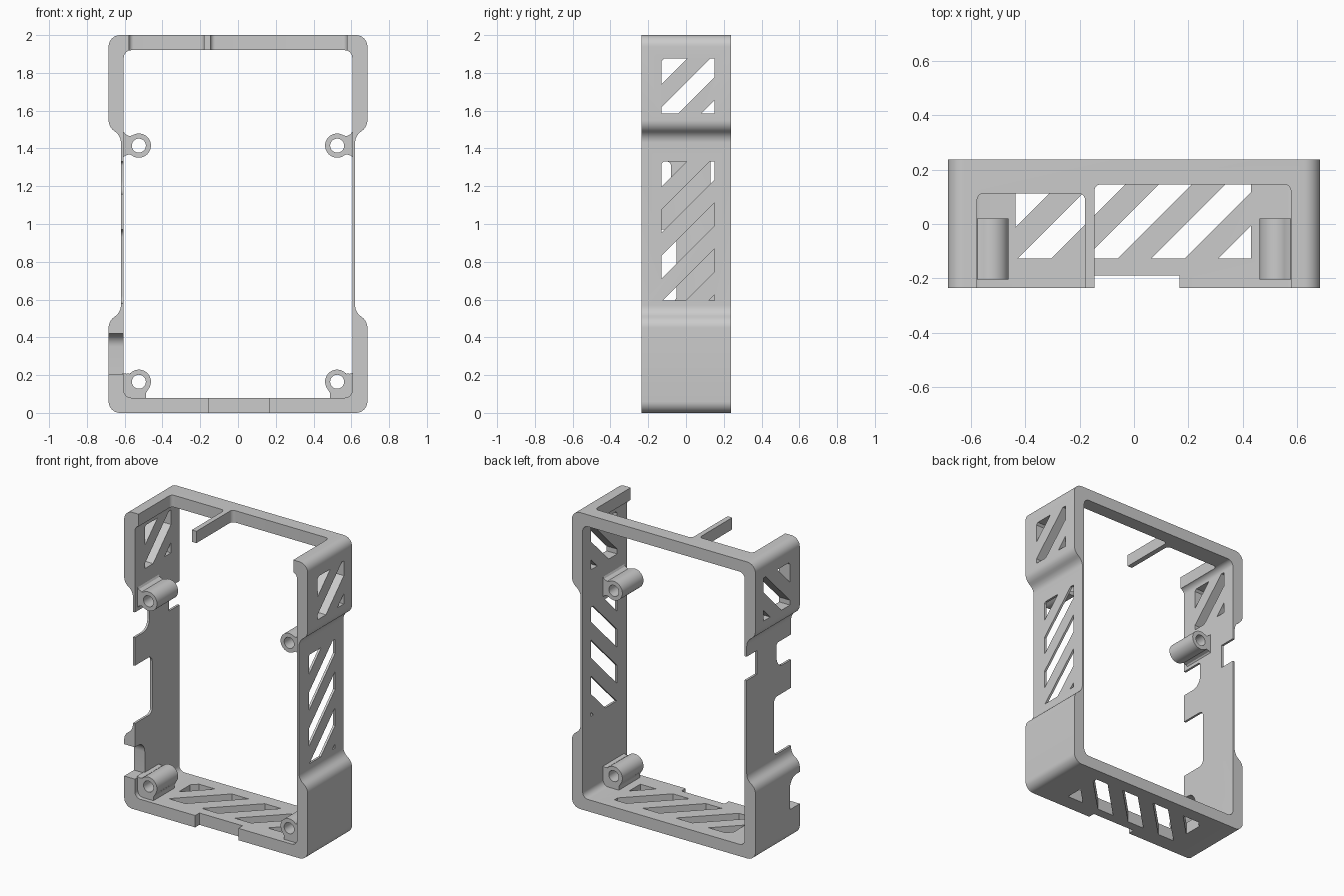
import bpy, bmesh, math
from mathutils import Vector

if "Cube" in bpy.data.objects:
    bpy.data.objects.remove(bpy.data.objects["Cube"])

grey = bpy.data.materials.new("plain grey")
grey.use_nodes = True
grey.diffuse_color = (0.6, 0.6, 0.6, 1)
grey.node_tree.nodes["Principled BSDF"].inputs["Base Color"].default_value = grey.diffuse_color

FRONT, BACK = -0.235, 0.238


def fillet(corners, steps=8):
    """Outline from (u, v, radius) corners, each rounded to its radius."""
    out = []
    for i, (x, y, r) in enumerate(corners):
        p = Vector((x, y))
        if r == 0:
            out.append(p)
            continue
        u = (Vector(corners[i - 1][:2]) - p).normalized()
        v = (Vector(corners[(i + 1) % len(corners)][:2]) - p).normalized()
        half = u.angle(v) / 2
        c = p + (u + v).normalized() * r / math.sin(half)
        a = (p + u * r / math.tan(half) - c).normalized()
        b = (p + v * r / math.tan(half) - c).normalized()
        out += [c + a.slerp(b, k / steps) * r for k in range(steps + 1)]
    return out


def rect(u0, u1, v0, v1, radii=(0, 0, 0, 0)):
    return fillet(list(zip((u0, u1, u1, u0), (v0, v0, v1, v1), radii)))


def circle(u, v, r, n=40):
    return [(u + r * math.cos(math.tau * k / n), v + r * math.sin(math.tau * k / n)) for k in range(n)]


def prism(name, outline, axis, lo, hi):
    """Extrude a flat outline along the given axis."""
    place = {"x": lambda u, v, w: (w, u, v),
             "y": lambda u, v, w: (u, w, v),
             "z": lambda u, v, w: (u, v, w)}[axis]
    bm = bmesh.new()
    face = bm.faces.new([bm.verts.new(place(u, v, lo)) for u, v in outline])
    new = bmesh.ops.extrude_face_region(bm, geom=[face])["geom"]
    shift = Vector(place(0, 0, hi - lo))
    bmesh.ops.translate(bm, vec=shift, verts=[g for g in new if isinstance(g, bmesh.types.BMVert)])
    bmesh.ops.recalc_face_normals(bm, faces=bm.faces)
    mesh = bpy.data.meshes.new(name)
    bm.to_mesh(mesh)
    bm.free()
    mesh.materials.append(grey)
    obj = bpy.data.objects.new(name, mesh)
    bpy.context.collection.objects.link(obj)
    return obj


def select(obj):
    bpy.ops.object.select_all(action="DESELECT")
    obj.select_set(True)
    bpy.context.view_layer.objects.active = obj


def combine(obj, tool, operation="DIFFERENCE"):
    select(obj)
    mod = obj.modifiers.new("combine", "BOOLEAN")
    mod.operation, mod.solver, mod.object = operation, "EXACT", tool
    bpy.ops.object.modifier_apply(modifier=mod.name)
    bpy.data.objects.remove(tool)


def clip(poly, normal, limit):
    """Keep the part of a polygon where normal . p <= limit."""
    out = []
    for a, b in zip(poly, poly[1:] + poly[:1]):
        da, db = normal.dot(a) - limit, normal.dot(b) - limit
        if da <= 0:
            out.append(a)
        if da * db < 0:
            out.append(a.lerp(b, da / (da - db)))
    return out


def louvres(obj, window, start, pitch, axis, lo, hi):
    """Cut diagonal slots, clipped to a rectangular window."""
    n = Vector((-1, 1))
    for k in range(-12, 13):
        low = start + k * pitch
        poly = clip(clip(rect(*window), n, low + pitch / 2), -n, -low)
        if len(poly) > 2:
            combine(obj, prism("slot_cutter", poly, axis, lo, hi))


# Frame shell: waisted outer outline with a rounded opening
side = [(0.685, 0, 0.06), (0.685, 0.485, 0.07), (0.62, 0.535, 0.07),
        (0.62, 1.465, 0.07), (0.685, 1.515, 0.07), (0.685, 2, 0.06)]
outer = fillet(side + [(-x, z, r) for x, z, r in reversed(side)])
frame = prism("frame", outer, "y", FRONT, BACK)
combine(frame, prism("opening_cutter", rect(-0.605, 0.605, 0.08, 1.92, [0.04] * 4), "y", -1, 1))

# Top wall openings, leaving a narrow finger between them
for x0, x1, back in ((-0.577, -0.18, 0.113), (-0.146, 0.577, 0.146)):
    combine(frame, prism("top_cutter", rect(x0, x1, -0.4, back, (0, 0, 0.025, 0.025)), "z", 1.8, 2.2))

# Shallow step in the front edge of the floor
combine(frame, prism("floor_step_cutter", rect(-0.155, 0.167, -0.4, -0.19), "z", -0.2, 0.3))

# Right wall notches: three from the front edge, one from the back edge
for y0, y1, z0, z1, radii in ((-0.4, -0.08, 1.16, 1.33, (0, 0.07, 0.02, 0)),
                              (-0.4, -0.05, 0.58, 0.97, (0, 0.04, 0.04, 0)),
                              (-0.4, -0.13, 0.205, 0.42, (0, 0, 0.07, 0)),
                              (0.13, 0.4, 1.2, 1.36, (0, 0, 0, 0))):
    combine(frame, prism("notch_cutter", rect(y0, y1, z0, z1, radii), "x", -0.8, -0.57))

# Diagonal vents: both upper sides, left middle, floor
louvres(frame, (-0.13, 0.15, 1.585, 1.875), 1.626, 0.2435, "x", -0.8, 0.8)
louvres(frame, (-0.13, 0.15, 0.595, 1.33), 1.328, 0.2435, "x", 0.57, 0.8)
louvres(frame, (-0.435, 0.43, -0.127, 0.15), 0.055 - 0.123, 0.246, "z", -0.2, 0.2)

# Screw posts with flared webs joining them to the walls
upper_web = [(0.612, 1.5), (0.598, 1.476), (0.575, 1.465), (0.545, 1.474), (0.525, 1.415),
             (0.55, 1.357), (0.575, 1.369), (0.598, 1.362), (0.612, 1.345)]
lower_web = [(0.612, 0.212), (0.59, 0.207), (0.575, 0.208), (0.525, 0.165), (0.475, 0.125),
             (0.487, 0.105), (0.487, 0.07), (0.612, 0.07)]
posts = []
for level, z, web in (("upper", 1.415, upper_web), ("lower", 0.165, lower_web)):
    for word, s in (("left", 1), ("right", -1)):
        post = prism(f"{level}_{word}_screw_post", circle(s * 0.525, z, 0.064), "y", -0.205, 0.02)
        combine(post, prism("web", [(s * x, h) for x, h in web], "y", -0.205, 0.02), "UNION")
        combine(post, prism("hole_cutter", circle(s * 0.525, z, 0.037), "y", -0.4, 0.4))
        posts.append(post)

# Smooth the curved faces, keep edges crisp
for obj in [frame] + posts:
    select(obj)
    bpy.ops.object.shade_smooth_by_angle(angle=math.radians(30))
